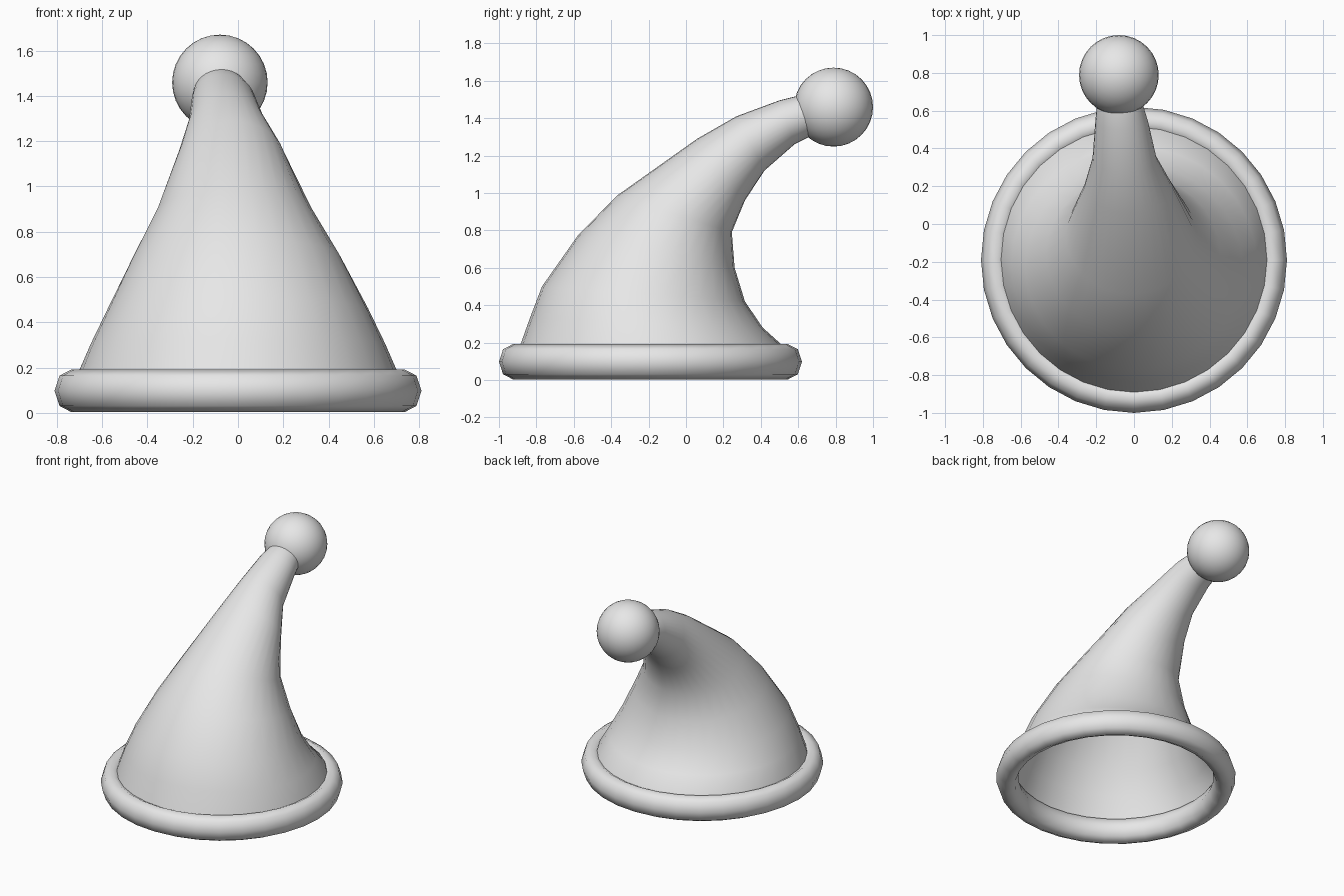
import bpy, bmesh
from math import sin, cos, tau
from mathutils import Vector

cube = bpy.data.objects.get("Cube")
if cube:
    bpy.data.objects.remove(cube, do_unlink=True)

SIDES = 32
BRIM_Y = -0.19

grey = bpy.data.materials.new("light_grey")
grey.use_nodes = True
grey.diffuse_color = (0.8, 0.8, 0.8, 1)
grey.node_tree.nodes["Principled BSDF"].inputs["Base Color"].default_value = (0.8, 0.8, 0.8, 1)


def loft(name, rings, closed=False):
    """Skin a list of equally sized point rings with quads."""
    bm = bmesh.new()
    rows = [[bm.verts.new(p) for p in ring] for ring in rings]
    pairs = list(zip(rows, rows[1:]))
    if closed:
        pairs.append((rows[-1], rows[0]))
    for a, b in pairs:
        for i in range(len(a)):
            j = (i + 1) % len(a)
            bm.faces.new((a[i], a[j], b[j], b[i]))
    if closed:
        bmesh.ops.recalc_face_normals(bm, faces=bm.faces)
    mesh = bpy.data.meshes.new(name)
    bm.to_mesh(mesh)
    bm.free()
    obj = bpy.data.objects.new(name, mesh)
    bpy.context.collection.objects.link(obj)
    finish(obj)


def finish(obj):
    obj.data.materials.append(grey)
    for poly in obj.data.polygons:
        poly.use_smooth = True


# Bent cone: centre x, half width, front edge (y, z), back edge (y, z)
sections = [
    (0, 0.725, (-0.915, 0.1), (0.535, 0.1)),
    (0, 0.70, (-0.885, 0.19), (0.51, 0.19)),
    (0, 0.65, (-0.835, 0.33), (0.41, 0.28)),
    (0, 0.575, (-0.77, 0.5), (0.315, 0.42)),
    (-0.005, 0.46, (-0.58, 0.77), (0.26, 0.6)),
    (-0.015, 0.345, (-0.37, 0.985), (0.245, 0.79)),
    (-0.03, 0.235, (0.06, 1.29), (0.315, 0.96)),
    (-0.05, 0.17, (0.27, 1.41), (0.42, 1.12)),
    (-0.065, 0.14, (0.50, 1.495), (0.58, 1.26)),
    (-0.073, 0.125, (0.58, 1.515), (0.65, 1.295)),
    (-0.078, 0.11, (0.67, 1.53), (0.73, 1.33)),
]


def section_ring(cx, half, front, back):
    f, b = Vector((cx, *front)), Vector((cx, *back))
    mid, axis = (f + b) / 2, (b - f) / 2
    return [mid + Vector((half * cos(tau * i / SIDES), 0, 0)) + axis * sin(tau * i / SIDES)
            for i in range(SIDES)]


loft("hat_cone", [section_ring(*s) for s in sections])

# Rolled brim: slightly tall oval tube swept round the opening
tube = [(0.735 + 0.075 * cos(tau * k / 8), 0.0975 + 0.0945 * sin(tau * k / 8)) for k in range(8)]
loft("brim", [[(r * cos(tau * i / SIDES), BRIM_Y + r * sin(tau * i / SIDES), z)
               for i in range(SIDES)] for r, z in tube], closed=True)

# Ball on the tip
bpy.ops.mesh.primitive_uv_sphere_add(segments=SIDES, ring_count=16, radius=0.211,
                                     location=(-0.08, 0.789, 1.459))
ball = bpy.context.object
ball.name = "tip_ball"
finish(ball)
